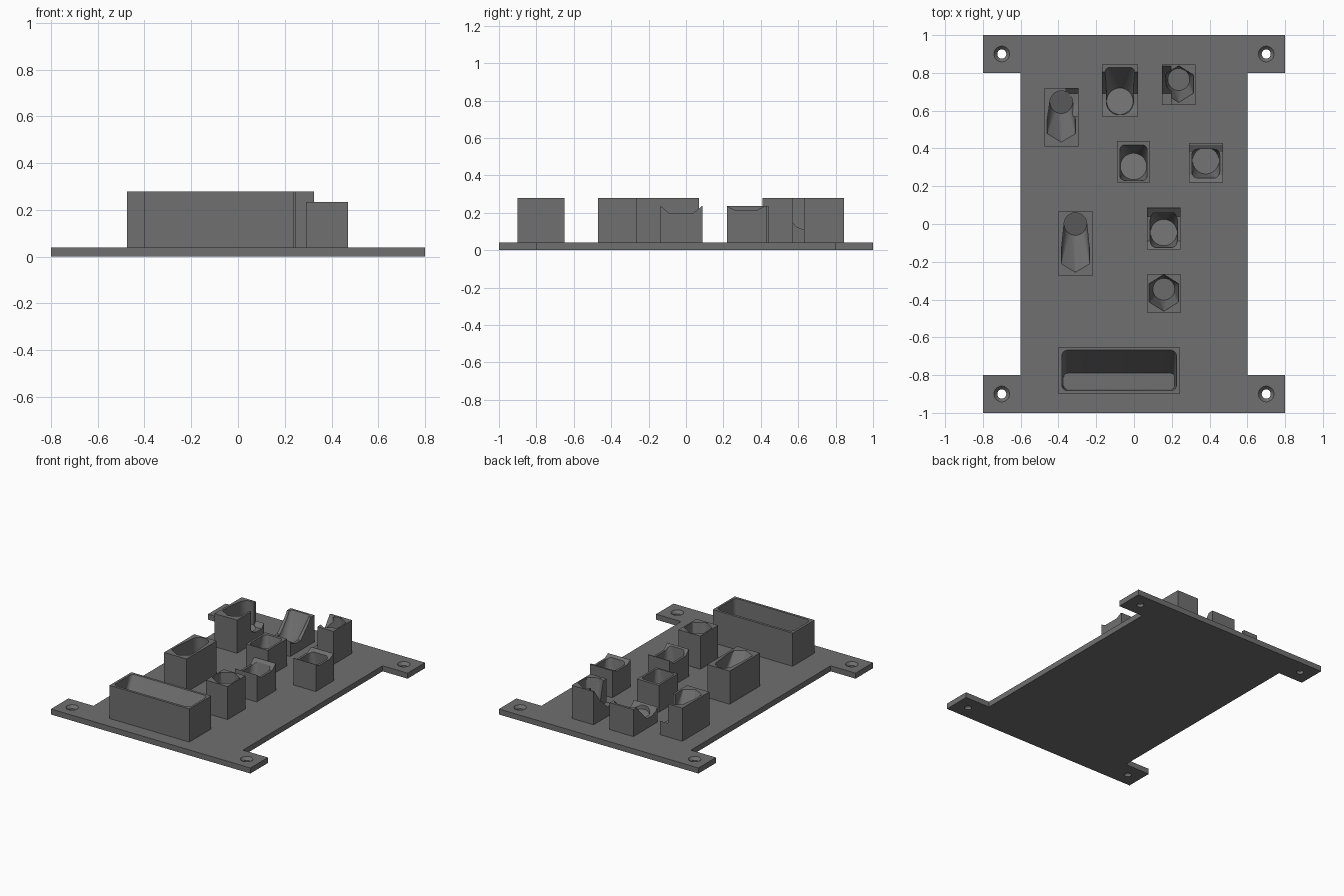
import bpy, bmesh, math

cube = bpy.data.objects.get("Cube")
if cube:
    bpy.data.objects.remove(cube, do_unlink=True)

GREY = (0.16, 0.16, 0.16, 1.0)
mat = bpy.data.materials.new("dark grey")
mat.use_nodes = True
mat.diffuse_color = GREY
mat.node_tree.nodes["Principled BSDF"].inputs["Base Color"].default_value = GREY


def finish(bm, name):
    bmesh.ops.recalc_face_normals(bm, faces=bm.faces)
    me = bpy.data.meshes.new(name)
    bm.to_mesh(me)
    bm.free()
    me.materials.append(mat)
    ob = bpy.data.objects.new(name, me)
    bpy.context.collection.objects.link(ob)
    return ob


def prism(name, profile, vec):
    """Extrude a closed 3D outline along a vector."""
    bm = bmesh.new()
    face = bm.faces.new([bm.verts.new(p) for p in profile])
    out = bmesh.ops.extrude_face_region(bm, geom=[face])
    verts = [v for v in out["geom"] if isinstance(v, bmesh.types.BMVert)]
    bmesh.ops.translate(bm, verts=verts, vec=vec)
    return finish(bm, name)


def box(name, x0, x1, y0, y1, z0, z1):
    return prism(name, [(x0, y0, z0), (x1, y0, z0), (x1, y1, z0), (x0, y1, z0)],
                 (0, 0, z1 - z0))


def hull(name, points):
    """Convex solid around a few rings of points."""
    bm = bmesh.new()
    for p in points:
        bm.verts.new(p)
    out = bmesh.ops.convex_hull(bm, input=bm.verts)
    loose = {g for g in out["geom_interior"] + out["geom_unused"]
             if isinstance(g, bmesh.types.BMVert)}
    bmesh.ops.delete(bm, geom=list(loose), context="VERTS")
    bmesh.ops.dissolve_limit(bm, angle_limit=0.01, verts=bm.verts, edges=bm.edges)
    return finish(bm, name)


def circle(x, y, r, z, tilt=0.0, n=32):
    """Ring whose height follows y, so that the disc leans."""
    return [(x + r * math.cos(a), y + r * math.sin(a), z + tilt * r * math.sin(a))
            for a in (2 * math.pi * i / n for i in range(n))]


def round_rect(x0, x1, y0, y1, r, z, n=5):
    pts = []
    for k, (cx, cy) in enumerate([(x1 - r, y1 - r), (x0 + r, y1 - r),
                                  (x0 + r, y0 + r), (x1 - r, y0 + r)]):
        for i in range(n + 1):
            a = math.pi / 2 * (k + i / n)
            pts.append((cx + r * math.cos(a), cy + r * math.sin(a), z))
    return pts


def cut(ob, cutters):
    """Subtract the cutters, keep the result and discard them."""
    for c in cutters:
        c.hide_render = True
        m = ob.modifiers.new("cut", "BOOLEAN")
        m.operation, m.solver, m.object = "DIFFERENCE", "EXACT", c
    bpy.context.view_layer.update()
    dg = bpy.context.evaluated_depsgraph_get()
    me = bpy.data.meshes.new_from_object(ob.evaluated_get(dg))
    ob.modifiers.clear()
    ob.data = me
    for c in cutters:
        bpy.data.objects.remove(c, do_unlink=True)
    bpy.ops.object.select_all(action="DESELECT")
    ob.select_set(True)
    bpy.context.view_layer.objects.active = ob
    bpy.ops.object.shade_smooth_by_angle(angle=math.radians(25))


# Base plate with four ears and countersunk screw holes
outline = [(-.8, -1), (.8, -1), (.8, -.8), (.6, -.8), (.6, .8), (.8, .8),
           (.8, 1), (-.8, 1), (-.8, .8), (-.6, .8), (-.6, -.8), (-.8, -.8)]
plate = prism("base_plate", [(x, y, 0) for x, y in outline], (0, 0, .04))
holes = []
for x in (-.7, .7):
    for y in (-.9, .9):
        holes.append(hull("hole", circle(x, y, .024, -.02) + circle(x, y, .024, .06)))
        holes.append(hull("sink", circle(x, y, .024, .02) + circle(x, y, .046, .045)))
cut(plate, holes)

# Front tray with a sloping rear floor
tray = box("front_tray", -.4, .24, -.9, -.65, .03, .28)
cut(tray, [hull("pocket", round_rect(-.382, .225, -.882, -.665, .03, .285)
                + round_rect(-.372, .215, -.876, -.79, .02, .065))])


def slot_all():
    """Wide slot running across the three rear holders."""
    prof = [(.57, .4), (.57, .15), (.59, .125), (.63, .11), (.69, .11),
            (.78, .2), (.845, .29), (.845, .4)]
    return prism("slot", [(-.36, y, z) for y, z in prof], (.555, 0, 0))


def scallop(x0, x1, y0, y1, z, dip):
    """Shallow dished groove across a holder, left to right."""
    pts = [(x0 - .02, y0, z + .03), (x0 - .02, y0, z)]
    pts += [(x0 - .02, y0 + (y1 - y0) * t, z - dip) for t in (.2, .8)]
    pts += [(x0 - .02, y1, z), (x0 - .02, y1, z + .03)]
    return prism("scallop", pts, (x1 - x0 + .04, 0, 0))


# Slanted holders: long pointed mouth narrowing to a leaning round seat
for name, cx, cy, y0, y1, point, slotted in (
        ("left_front_holder", -.31, .0, -.275, .07, -.26, False),
        ("left_rear_holder", -.385, .645, .41, .72, .43, True)):
    ob = box(name, cx - .09, cx + .09, y0, y1, .03, .28)
    mouth = [(cx, point, .285), (cx - .075, point + .045, .285), (cx + .075, point + .045, .285),
             (cx - .075, point + .12, .285), (cx + .075, point + .12, .285)]
    mouth += circle(cx, cy, .06, .285)
    cutters = [hull("pocket", mouth + circle(cx, cy, .06, .09, .4))]
    if slotted:
        cutters.append(slot_all())
    cut(ob, cutters)

# Hexagonal holders
for name, cx, cy, y0, y1, seat, slotted in (
        ("right_front_holder", .158, -.365, -.47, -.265, -.345, False),
        ("right_rear_holder", .237, .74, .63, .845, .765, True)):
    ob = box(name, cx - .0875, cx + .0875, y0, y1, .03, .28)
    mouth = [(cx + .09 * math.sin(k * math.pi / 3), cy + .098 * math.cos(k * math.pi / 3), .285)
             for k in range(6)]
    cutters = [hull("pocket", mouth + circle(cx, seat, .058, .07, .1))]
    if slotted:
        cutters.append(slot_all())
    cut(ob, cutters)

# Rounded square holders: box extent, mouth extent in y, seat centre, tilt, groove
for name, x0, x1, y0, y1, m0, m1, seat, tilt, groove in (
        ("rear_holder", -.17, .02, .57, .845, .578, .832, .65, -.35, "slot"),
        ("centre_holder", -.09, .085, .22, .44, .23, .42, .305, -.35, None),
        ("right_holder", .29, .47, .22, .43, .24, .395, .335, -.1, (.22, .42, .022)),
        ("right_middle_holder", .07, .245, -.135, .088, -.125, .07, -.045, -.2, (-.135, .085, .037))):
    ob = box(name, x0, x1, y0, y1, .03, .235)
    cx = (x0 + x1) / 2
    cutters = [hull("pocket", round_rect(x0 + .015, x1 - .015, m0, m1, .025, .24)
                    + circle(cx, seat, .07, .085, tilt))]
    if groove == "slot":
        cutters.append(slot_all())
    elif groove:
        cutters.append(scallop(x0, x1, groove[0], groove[1], .236, groove[2]))
    cut(ob, cutters)
